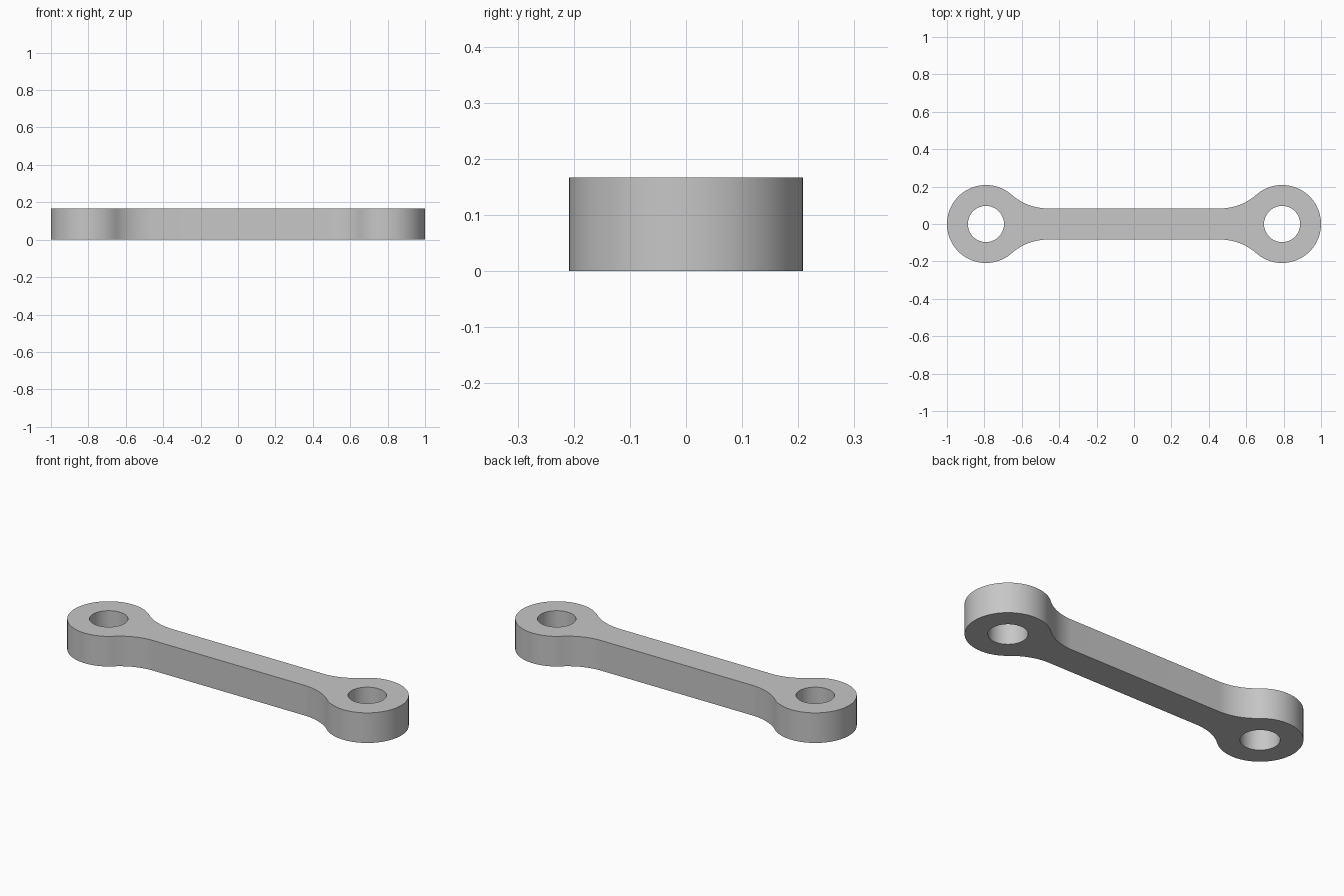
import bpy
import bmesh
from math import cos, sin, pi, atan2, sqrt, radians

if "Cube" in bpy.data.objects:
    bpy.data.objects.remove(bpy.data.objects["Cube"], do_unlink=True)

HEIGHT = 2 / 12
EYE_X = 9.5 / 12       # centre of each end ring
EYE_R = 2.5 / 12
HOLE_R = 1.16 / 12
BAR_HALF = 1 / 12
FILLET_R = 3.5 / 12

steel = bpy.data.materials.new("light_grey")
steel.use_nodes = True
grey = (0.57, 0.57, 0.57, 1)
steel.diffuse_color = grey
steel.node_tree.nodes["Principled BSDF"].inputs["Base Color"].default_value = grey


def arc(cx, cy, r, a0, a1, n):
    steps = [a0 + (a1 - a0) * i / n for i in range(n + 1)]
    return [(cx + r * cos(a), cy + r * sin(a)) for a in steps]


# One quarter of the outline: end ring arc, then the tangent fillet into the bar
fillet_y = BAR_HALF + FILLET_R
reach = sqrt((EYE_R + FILLET_R) ** 2 - fillet_y ** 2)
touch = atan2(fillet_y, -reach)
quarter = arc(EYE_X, 0, EYE_R, 0, touch, 40)
quarter += arc(EYE_X - reach, fillet_y, FILLET_R, touch - pi, -pi / 2, 20)[1:]

# Mirror it to the full closed outline
half = quarter + [(-x, y) for x, y in reversed(quarter)]
outline = half + [(x, -y) for x, y in reversed(half[1:-1])]

# Extrude the outline into the link body
bm = bmesh.new()
base = bm.faces.new([bm.verts.new((x, y, 0)) for x, y in outline])
side = bmesh.ops.extrude_face_region(bm, geom=[base])
top = [v for v in side["geom"] if isinstance(v, bmesh.types.BMVert)]
bmesh.ops.translate(bm, verts=top, vec=(0, 0, HEIGHT))
bmesh.ops.recalc_face_normals(bm, faces=bm.faces)
mesh = bpy.data.meshes.new("link_arm")
bm.to_mesh(mesh)
bm.free()
mesh.materials.append(steel)
link = bpy.data.objects.new("link_arm", mesh)
bpy.context.collection.objects.link(link)

# Bore the pin holes through both ends
for name, sign in (("left", 1), ("right", -1)):
    bpy.ops.mesh.primitive_cylinder_add(
        vertices=64, radius=HOLE_R, depth=HEIGHT * 2,
        location=(sign * EYE_X, 0, HEIGHT / 2))
    cutter = bpy.context.object
    cutter.name = name + "_hole_cutter"
    cutter.data.materials.append(steel)
    bpy.ops.object.select_all(action='DESELECT')
    bpy.context.view_layer.objects.active = link
    link.select_set(True)
    bore = link.modifiers.new(name + "_hole", 'BOOLEAN')
    bore.operation = 'DIFFERENCE'
    bore.solver = 'EXACT'
    bore.object = cutter
    bpy.ops.object.modifier_apply(modifier=bore.name)
    bpy.data.objects.remove(cutter, do_unlink=True)

bpy.ops.object.shade_smooth_by_angle(angle=radians(30))
